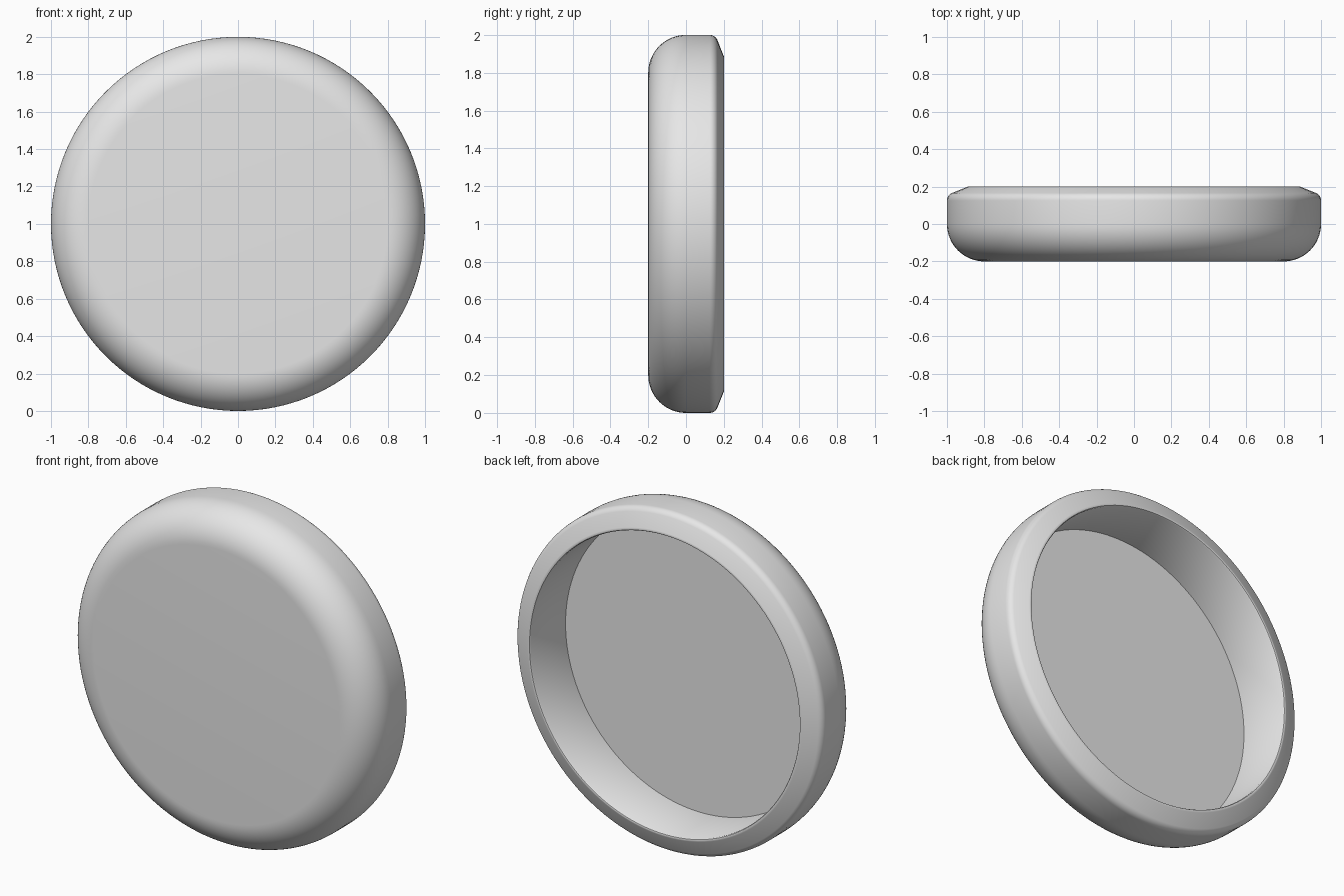
import bpy
import bmesh
from math import sin, cos, pi, radians
from mathutils import Vector

default = bpy.data.objects.get("Cube")
if default:
    bpy.data.objects.remove(default, do_unlink=True)

SEGMENTS = 128


def arc(center, radius, start, end, steps):
    """Points (radius, depth) along a rounded corner; angles in degrees."""
    angles = [radians(start + (end - start) * i / steps) for i in range(steps + 1)]
    return [(center[0] + radius * cos(a), center[1] + radius * sin(a)) for a in angles]


# Wall section: front rounding, outer wall, soft corner, chamfer, lip, cavity wall
profile = arc((0.8, 0), 0.2, -90, 0, 16)
profile += arc((0.955, 0.125), 0.045, 0, 63, 6)
profile += [(0.895, 0.197), (0.888, 0.2), (0.881, 0.198), (0.877, 0.192), (0.877, -0.132)]

# Revolve the section around the front-to-back axis
bm = bmesh.new()
verts = [bm.verts.new((r, y, 0)) for r, y in profile]
edges = [bm.edges.new(pair) for pair in zip(verts, verts[1:])]
bmesh.ops.spin(bm, geom=verts + edges, cent=(0, 0, 0), axis=(0, 1, 0),
               angle=2 * pi, steps=SEGMENTS, use_merge=False)
bmesh.ops.remove_doubles(bm, verts=bm.verts, dist=0.0005)

# Close the front face and the cavity floor
bmesh.ops.holes_fill(bm, edges=[e for e in bm.edges if e.is_boundary], sides=0)
bmesh.ops.recalc_face_normals(bm, faces=bm.faces)
bmesh.ops.translate(bm, verts=bm.verts, vec=Vector((0, 0, 1)))

mesh = bpy.data.meshes.new("round_cap")
bm.to_mesh(mesh)
bm.free()
cap = bpy.data.objects.new("round_cap", mesh)
bpy.context.collection.objects.link(cap)

# Plain grey finish
grey = bpy.data.materials.new("light_grey")
grey.use_nodes = True
color = (0.8, 0.8, 0.8, 1)
grey.diffuse_color = color
grey.node_tree.nodes["Principled BSDF"].inputs["Base Color"].default_value = color
mesh.materials.append(grey)

bpy.ops.object.select_all(action="DESELECT")
cap.select_set(True)
bpy.context.view_layer.objects.active = cap
bpy.ops.object.shade_smooth_by_angle(angle=radians(40))
